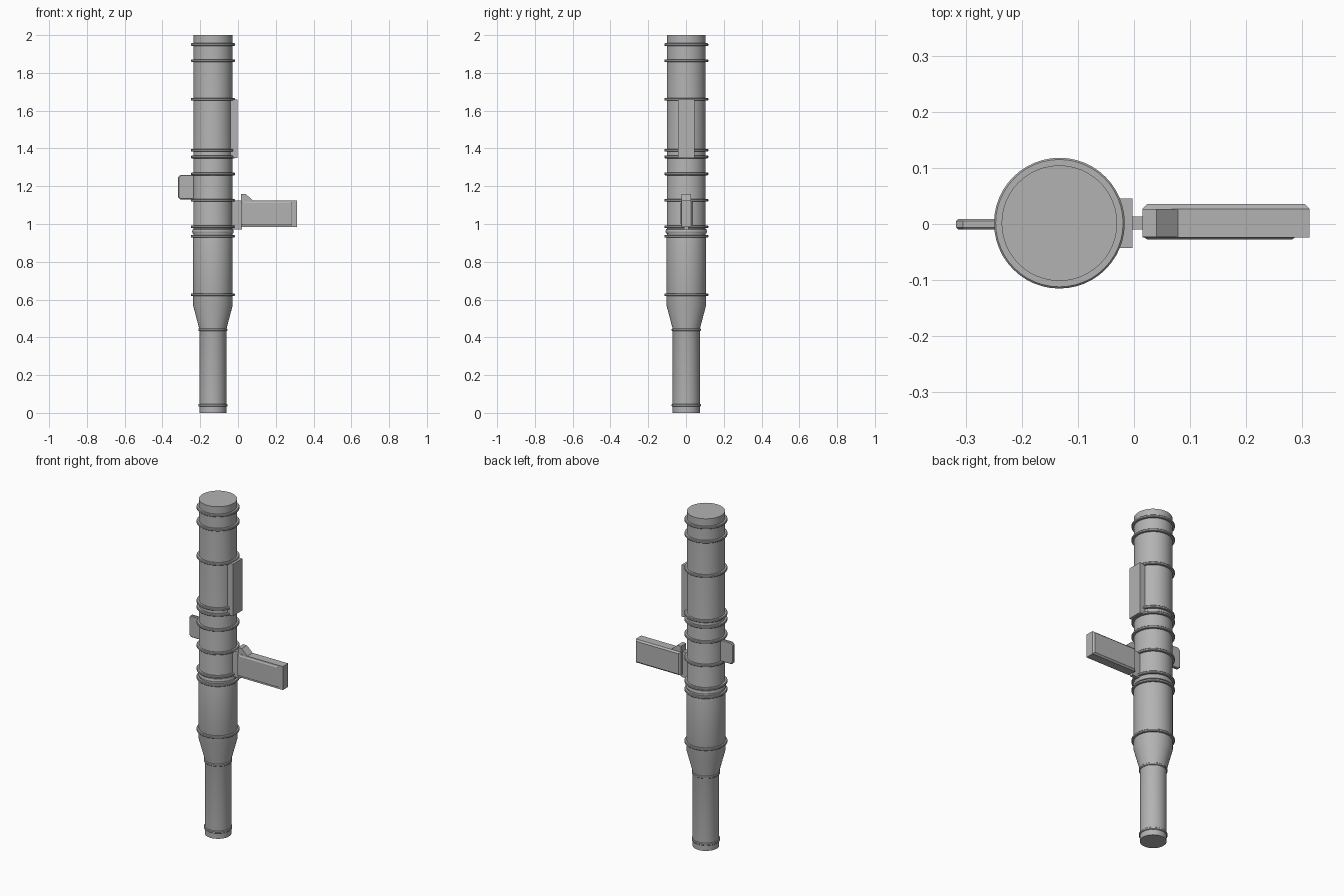
import bpy, bmesh, math
from mathutils import Matrix, Vector

if "Cube" in bpy.data.objects:
    bpy.data.objects.remove(bpy.data.objects["Cube"])

AX, AY, SEG = -0.133, 0.0015, 48   # tube axis and roundness

grey = bpy.data.materials.new("plain_grey")
grey.diffuse_color = (0.45, 0.45, 0.45, 1)
grey.use_nodes = True
grey.node_tree.nodes["Principled BSDF"].inputs["Base Color"].default_value = grey.diffuse_color


def finish(name, bm, smooth=False):
    bmesh.ops.recalc_face_normals(bm, faces=bm.faces)
    me = bpy.data.meshes.new(name)
    bm.to_mesh(me)
    bm.free()
    me.materials.append(grey)
    ob = bpy.data.objects.new(name, me)
    bpy.context.collection.objects.link(ob)
    if smooth:
        bpy.ops.object.select_all(action='DESELECT')
        ob.select_set(True)
        bpy.context.view_layer.objects.active = ob
        bpy.ops.object.shade_smooth_by_angle(angle=math.radians(30))
    return ob


def lathe(name, profile, closed=False):
    """Revolve (radius, z) points about the tube axis."""
    bm = bmesh.new()
    rings = [[bm.verts.new((AX + r * math.cos(2 * math.pi * i / SEG),
                            AY + r * math.sin(2 * math.pi * i / SEG), z))
              for i in range(SEG)] for r, z in profile]
    pairs = list(zip(rings, rings[1:])) + ([(rings[-1], rings[0])] if closed else [])
    for a, b in pairs:
        for i in range(SEG):
            j = (i + 1) % SEG
            bm.faces.new((a[i], a[j], b[j], b[i]))
    if not closed:
        bm.faces.new(rings[0])
        bm.faces.new(rings[-1])
    return finish(name, bm, True)


def prism(name, outline, y0, y1, inset0=0.0, inset1=0.0, depth=0.004):
    """Extrude an (x, z) outline along y, optionally chamfering either end."""
    cx = (min(p[0] for p in outline) + max(p[0] for p in outline)) / 2
    cz = (min(p[1] for p in outline) + max(p[1] for p in outline)) / 2

    def shrink(p, d):
        return (p[0] - math.copysign(d, p[0] - cx), p[1] - math.copysign(d, p[1] - cz))
    levels = [(y0, inset0)] if inset0 else []
    levels += [(y0 + (depth if inset0 else 0), 0), (y1 - (depth if inset1 else 0), 0)]
    levels += [(y1, inset1)] if inset1 else []
    bm = bmesh.new()
    loops = []
    for y, d in levels:
        pts = [shrink(p, d) for p in outline]
        loops.append([bm.verts.new((x, y, z)) for x, z in pts])
    n = len(outline)
    for a, b in zip(loops, loops[1:]):
        for i in range(n):
            j = (i + 1) % n
            bm.faces.new((a[i], a[j], b[j], b[i]))
    bm.faces.new(loops[0])
    bm.faces.new(loops[-1])
    return finish(name, bm)


def rect(x0, x1, z0, z1):
    return [(x0, z0), (x1, z0), (x1, z1), (x0, z1)]


# Main tube: narrow tail, cone, wide body
lathe("tube", [(0.072, 0), (0.072, 0.445), (0.105, 0.57), (0.105, 0.93),
               (0.103, 0.94), (0.103, 2.0)])

# Raised bands: radius, height
bands = [(0.077, 0.04), (0.077, 0.44)]
bands += [(0.1165, z) for z in (0.625, 0.935, 0.985, 1.125, 1.265,
                                1.355, 1.39, 1.66, 1.865, 1.95)]
for i, (r, z) in enumerate(bands):
    inner = r - 0.018
    lathe(f"band_{i + 1}", [(inner, z - 0.007), (r - 0.003, z - 0.007), (r, z - 0.004),
                            (r, z + 0.004), (r - 0.003, z + 0.007), (inner, z + 0.007)], True)
# Soft collar between the two middle bands
lathe("collar", [(0.09, 0.945), (0.107, 0.95), (0.110, 0.96), (0.107, 0.972), (0.09, 0.977)], True)

# Long side plate
prism("side_plate", rect(-0.06, -0.003, 1.35, 1.66), -0.043, 0.045)

# Small tab on the opposite side, with clipped outer corners
prism("tab", [(-0.225, 1.13), (-0.305, 1.13), (-0.317, 1.142),
              (-0.317, 1.248), (-0.305, 1.26), (-0.225, 1.26)],
      -0.010, 0.009, 0.004, 0.004)

# Grip mount, grip core, panels and hump
prism("grip_mount", rect(-0.04, 0.02, 0.97, 1.125), -0.010, 0.013)
prism("grip_core", rect(0.015, 0.313, 0.985, 1.125), -0.024, 0.036, 0, 0.009, 0.009)
prism("grip_panel", rect(0.018, 0.287, 0.993, 1.117), -0.028, -0.023, 0.006)
prism("grip_hump", [(0.015, 1.12), (0.083, 1.12), (0.078, 1.125), (0.04, 1.16), (0.015, 1.16)],
      -0.023, 0.027)
